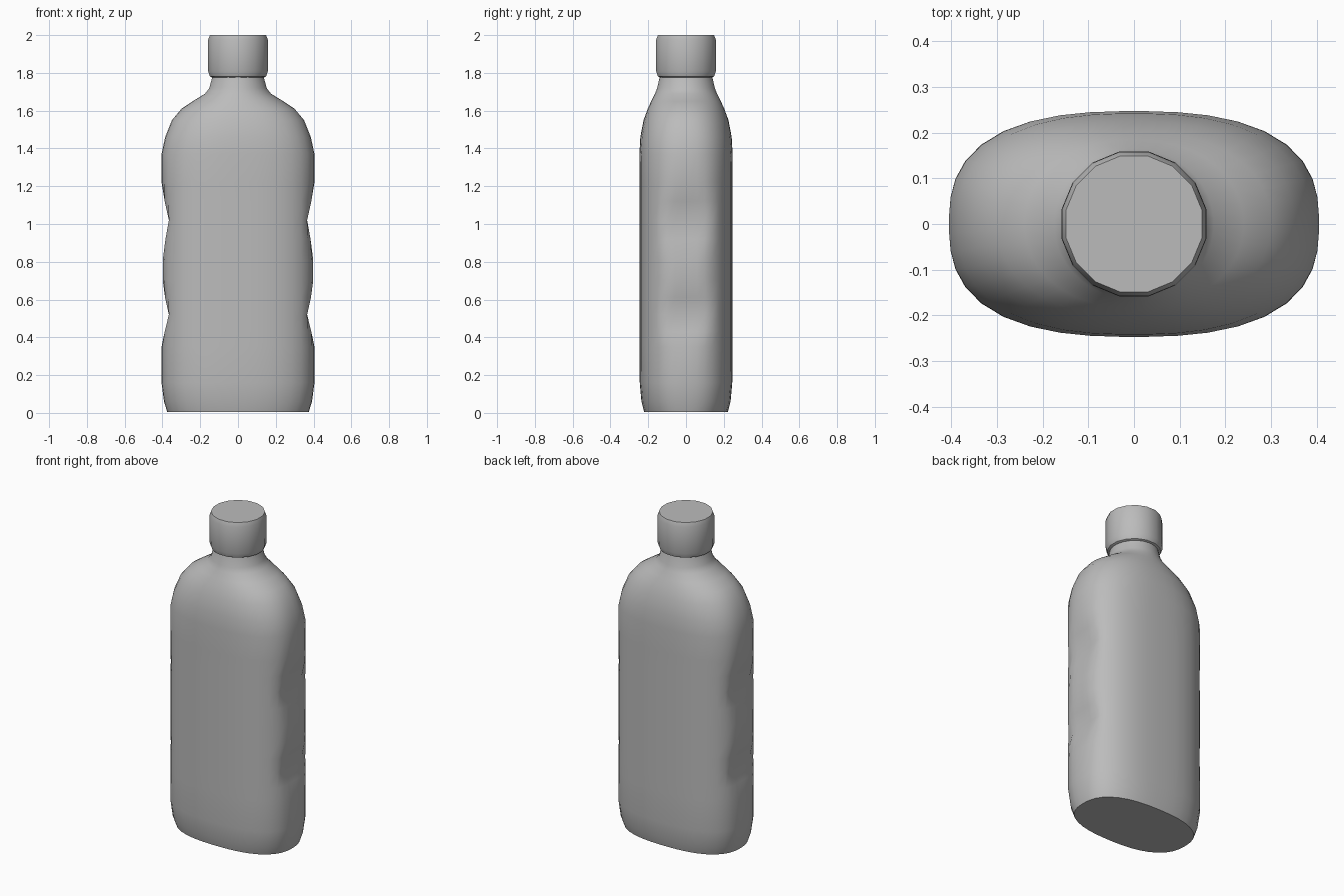
import bpy
import bmesh
from math import cos, sin, pi

cube = bpy.data.objects.get("Cube")
if cube:
    bpy.data.objects.remove(cube, do_unlink=True)

grey = bpy.data.materials.new("plain grey")
grey.use_nodes = True
color = (0.5, 0.5, 0.5, 1)
grey.diffuse_color = color
grey.node_tree.nodes["Principled BSDF"].inputs["Base Color"].default_value = color


def section(rx, ry, power, limit, sides):
    """Rounded oval outline whose ends are cut off at x = limit."""
    points = []
    for i in range(sides):
        a = 2 * pi * (i + 0.5) / sides
        c, s = cos(a), sin(a)
        r = (abs(c) ** power + abs(s) ** power) ** (-1 / power)
        x = max(-limit, min(limit, rx * r * c))
        points.append((x, ry * r * s))
    return points


def loft(name, rings, sides, angle):
    """Skin a stack of (z, outline) rings and close both ends."""
    bm = bmesh.new()
    loops = [[bm.verts.new((x, y, z)) for x, y in outline] for z, outline in rings]
    for low, high in zip(loops, loops[1:]):
        for i in range(sides):
            j = (i + 1) % sides
            bm.faces.new((low[i], low[j], high[j], high[i]))
    bm.faces.new(loops[0][::-1])
    bm.faces.new(loops[-1])
    mesh = bpy.data.meshes.new(name)
    bm.to_mesh(mesh)
    bm.free()
    mesh.materials.append(grey)
    obj = bpy.data.objects.new(name, mesh)
    bpy.context.collection.objects.link(obj)
    bpy.ops.object.select_all(action="DESELECT")
    obj.select_set(True)
    bpy.context.view_layer.objects.active = obj
    bpy.ops.object.shade_smooth_by_angle(angle=angle)
    return obj


# Bottle body: height, half width, half depth, squareness
FULL = 0.405
foot = [(0.005, 0.375, 0.222, 2.5), (0.06, 0.392, 0.236, 2.6), (0.16, FULL, 0.245, 2.65)]
shoulder = [(1.37, FULL, 0.247, 2.6), (1.46, 0.386, 0.242, 2.5), (1.55, 0.35, 0.225, 2.35),
            (1.61, 0.3, 0.203, 2.2), (1.65, 0.24, 0.185, 2.1), (1.69, 0.175, 0.165, 2),
            (1.72, 0.152, 0.153, 2), (1.785, 0.135, 0.138, 2)]

# Side grips: two hollows that clip the rounded ends
grips = [(0.35, FULL), (0.43, 0.388), (0.52, 0.366), (0.61, 0.386), (0.7, 0.398),
         (0.81, 0.398), (0.92, 0.384), (1.02, 0.366), (1.12, 0.388), (1.22, FULL)]

SIDES = 40
rings = [(z, section(rx, ry, p, rx, SIDES)) for z, rx, ry, p in foot]
rings += [(z, section(FULL, 0.246, 2.65, limit, SIDES)) for z, limit in grips]
rings += [(z, section(rx, ry, p, rx, SIDES)) for z, rx, ry, p in shoulder]
loft("bottle_body", rings, SIDES, pi / 4)

# Screw cap with a chamfered lower lip and top rim
cap = [(1.775, 0.138), (1.782, 0.152), (1.81, 0.162), (1.975, 0.161), (2.0, 0.152)]
loft("cap", [(z, section(r, r, 2, r, 16)) for z, r in cap], 16, pi / 5)
